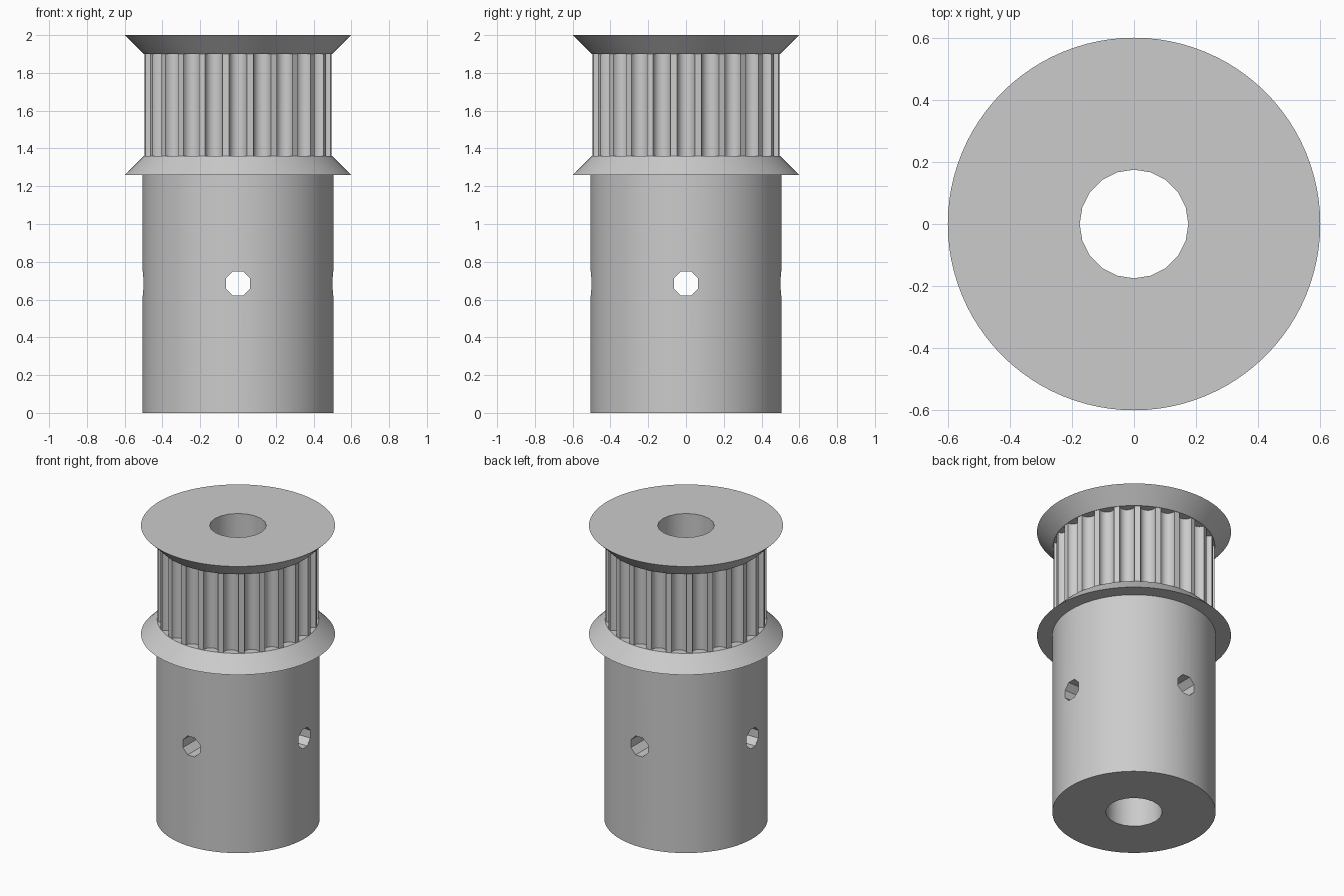
import bpy, bmesh
from math import sin, cos, pi, radians
from mathutils import Matrix

cube = bpy.data.objects.get("Cube")
if cube:
    bpy.data.objects.remove(cube, do_unlink=True)

metal = bpy.data.materials.new("grey_metal")
metal.use_nodes = True
grey = (0.6, 0.6, 0.6, 1)
metal.diffuse_color = grey
metal.node_tree.nodes["Principled BSDF"].inputs["Base Color"].default_value = grey

TEETH = 24
BELT_R = 0.495
GROOVE_R = 0.047


def circle(r, n=96):
    return [(r * cos(2 * pi * i / n), r * sin(2 * pi * i / n)) for i in range(n)]


def toothed_outline():
    """Circle with a round groove bitten out at each pitch."""
    pts = []
    for t in range(TEETH):
        a = 2 * pi * t / TEETH
        for k in range(11):
            b = -pi / 2 - pi * k / 10
            u, v = BELT_R + GROOVE_R * cos(b), GROOVE_R * sin(b)
            pts.append((u * cos(a) - v * sin(a), u * sin(a) + v * cos(a)))
    return pts


def loft(name, bottom, top, z0, z1):
    """Solid between two outlines with equal point counts."""
    bm = bmesh.new()
    low = [bm.verts.new((x, y, z0)) for x, y in bottom]
    high = [bm.verts.new((x, y, z1)) for x, y in top]
    n = len(low)
    for i in range(n):
        j = (i + 1) % n
        bm.faces.new((low[i], low[j], high[j], high[i]))
    bm.faces.new(low[::-1])
    bm.faces.new(high)
    bmesh.ops.recalc_face_normals(bm, faces=bm.faces)
    mesh = bpy.data.meshes.new(name)
    bm.to_mesh(mesh)
    bm.free()
    mesh.materials.append(metal)
    obj = bpy.data.objects.new(name, mesh)
    bpy.context.collection.objects.link(obj)
    return obj


def cut(obj, cutter):
    mod = obj.modifiers.new("cut", 'BOOLEAN')
    mod.operation = 'DIFFERENCE'
    mod.solver = 'EXACT'
    mod.object = cutter
    bpy.context.view_layer.objects.active = obj
    bpy.ops.object.modifier_apply(modifier=mod.name)


# Main parts
hub = loft("hub", circle(0.505), circle(0.505), 0, 1.26)
lower_flange = loft("lower_flange", circle(0.6), circle(0.5), 1.26, 1.36)
belt_teeth = loft("belt_teeth", toothed_outline(), toothed_outline(), 1.36, 1.9)
upper_flange = loft("upper_flange", circle(0.5), circle(0.6), 1.9, 2)
parts = [hub, lower_flange, belt_teeth, upper_flange]

# Shaft bore through every part
bore = loft("bore_cutter", circle(0.175, 20), circle(0.175, 20), -0.1, 2.1)
for part in parts:
    cut(part, bore)

# Set screw holes across the hub, both ways
cutters = [bore]
octagon = circle(0.07, 8)
for axis in 'XY':
    hole = loft("screw_hole_cutter", octagon, octagon, -1, 1)
    hole.data.transform(Matrix.Translation((0, 0, 0.685))
                        @ Matrix.Rotation(radians(90), 4, axis)
                        @ Matrix.Rotation(pi / 8, 4, 'Z'))
    cut(hub, hole)
    cutters.append(hole)
for cutter in cutters:
    bpy.data.objects.remove(cutter, do_unlink=True)

# Smooth shading with crisp edges
bpy.ops.object.select_all(action='DESELECT')
for part in parts:
    part.select_set(True)
bpy.context.view_layer.objects.active = hub
bpy.ops.object.shade_smooth_by_angle(angle=radians(30))
